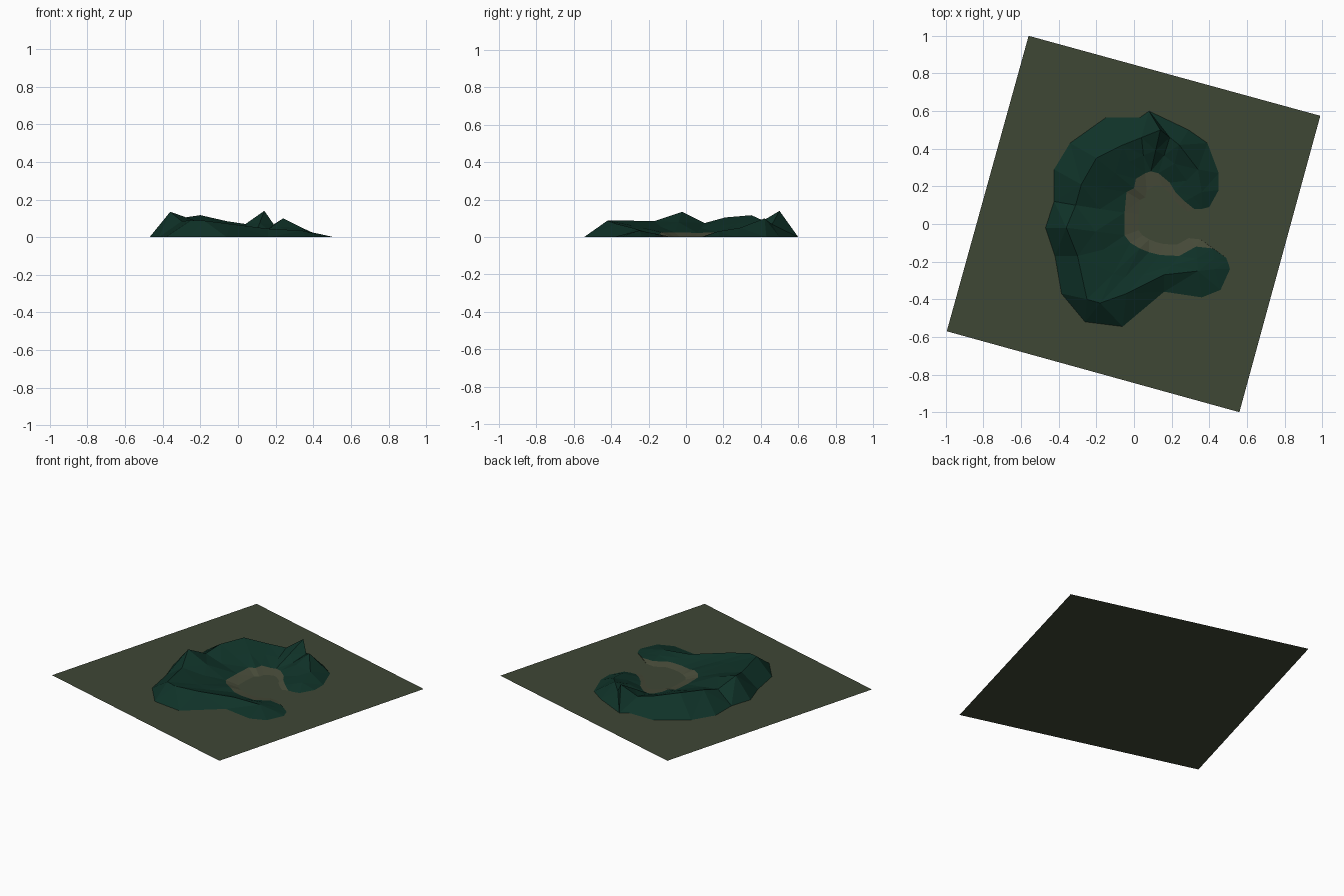
import bpy, bmesh
from mathutils import Vector

if "Cube" in bpy.data.objects:
    bpy.data.objects.remove(bpy.data.objects["Cube"])


def material(name, r, g, b):
    lin = lambda c: (c / 255 / 12.92) if c < 11 else ((c / 255 + 0.055) / 1.055) ** 2.4
    m = bpy.data.materials.new(name)
    m.diffuse_color = (lin(r), lin(g), lin(b), 1)
    m.use_nodes = True
    m.node_tree.nodes["Principled BSDF"].inputs["Base Color"].default_value = m.diffuse_color
    return m


SEA = material("olive sea", 63, 71, 53)
FOREST = material("dark forest green", 15, 50, 40)
SAND = material("dull sand", 72, 76, 58)


def finish(bm, name, *mats):
    me = bpy.data.meshes.new(name)
    bm.to_mesh(me)
    bm.free()
    for m in mats:
        me.materials.append(m)
    ob = bpy.data.objects.new(name, me)
    bpy.context.collection.objects.link(ob)
    return ob


# flat sea sheet, a turned rectangle
bm = bmesh.new()
bm.faces.new([bm.verts.new((x, y, 0)) for x, y in
              [(-0.995, -0.57), (0.56, -1), (0.99, 0.575), (-0.56, 1)]])
finish(bm, "sea_sheet", SEA)

# island sections from the north arm round to the south arm:
# outer shore x y, ridge x y z, inner edge x y
SECTIONS = [
    (.40, .09, .36, .08, 0, .32, .08),
    (.45, .18, .36, .17, .03, .27, .12),
    (.45, .27, .34, .29, .05, .22, .17),
    (.39, .43, .24, .42, .10, .19, .22),
    (.29, .50, .19, .46, .068, .13, .27),
    (.08, .60, .14, .50, .14, .09, .28),
    (.03, .565, .04, .46, .07, .06, .27),
    (-.15, .565, -.06, .42, .085, .01, .24),
    (-.34, .43, -.20, .35, .117, .00, .19),
    (-.425, .29, -.28, .21, .105, -.04, .17),
    (-.425, .12, -.31, .10, .075, -.05, .06),
    (-.47, -.02, -.36, -.02, .135, -.05, -.06),
    (-.42, -.17, -.30, -.17, .085, -.02, -.10),
    (-.385, -.37, -.25, -.40, .09, .03, -.13),
    (-.26, -.52, -.18, -.42, .088, .08, -.15),
    (-.06, -.545, -.04, -.37, .07, .14, -.165),
    (.16, -.36, .16, -.27, .045, .24, -.17),
    (.36, -.39, .34, -.25, .035, .33, -.12),
    (.46, -.35, .43, -.24, .018, .42, -.13),
    (.51, -.24, .505, -.22, 0, .49, -.18),
]
LAGOON = Vector((.2, .03, 0))

bm = bmesh.new()
rows = []
for ox, oy, rx, ry, rz, ix, iy in SECTIONS:
    inner = Vector((ix, iy, min(rz * .3, .025 if ix < .05 else .01)))
    ridge = Vector((rx, ry, rz))
    # gentle shoulder between the ridge and the lagoon edge
    mid = ridge.lerp(inner, .5)
    beach = inner + (LAGOON - inner) * .3
    beach.z = 0
    rows.append([bm.verts.new(p) for p in ((ox, oy, 0), ridge, mid, inner, beach)])
for a, b in zip(rows, rows[1:]):
    for k in range(4):
        f = bm.faces.new((a[k], b[k], b[k + 1], a[k + 1]))
        f.material_index = 1 if k == 3 else 0     # lagoon strip is sand
bmesh.ops.triangulate(bm, faces=bm.faces[:])
for f in bm.faces:
    f.normal_update()
    if f.normal.z < 0:
        f.normal_flip()
finish(bm, "island", FOREST, SAND)
